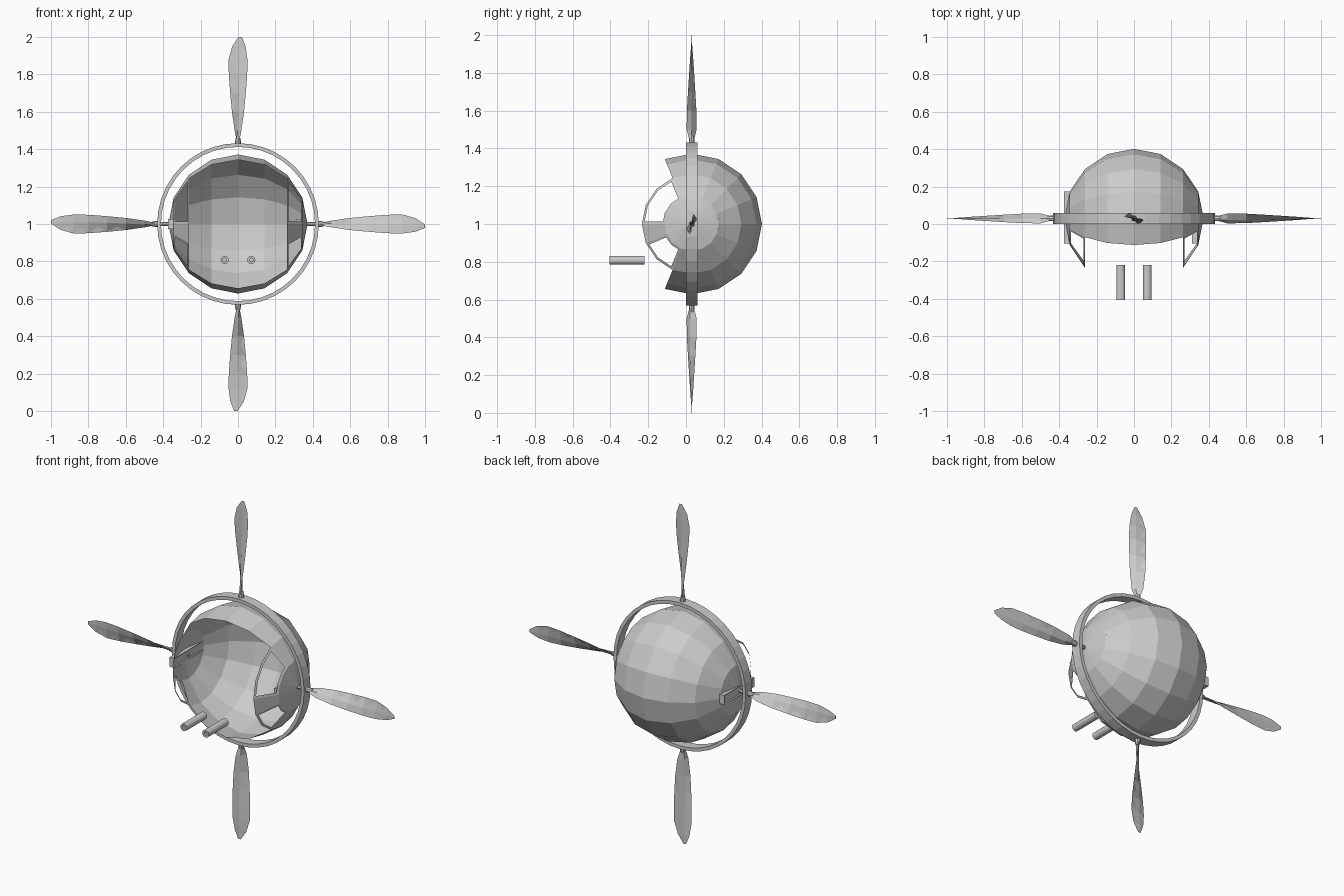
import bpy, bmesh
from math import sin, cos, pi, radians
from mathutils import Matrix, Vector

if "Cube" in bpy.data.objects:
    bpy.data.objects.remove(bpy.data.objects["Cube"])

C = Vector((0, 0.03, 1.0))   # hub centre of pod and ring
R = 0.372


def finish(name, bm, normals=True):
    if normals:
        bmesh.ops.recalc_face_normals(bm, faces=bm.faces)
    me = bpy.data.meshes.new(name)
    bm.to_mesh(me)
    bm.free()
    ob = bpy.data.objects.new(name, me)
    bpy.context.collection.objects.link(ob)
    return ob


def lathe(name, profile, axis, origin, n):
    """Closed (radius, distance) profile spun around an axis."""
    bm = bmesh.new()
    q = Vector((0, 0, 1)).rotation_difference(Vector(axis))
    rings = []
    for k in range(n):
        a = 2 * pi * k / n
        rings.append([bm.verts.new(origin + q @ Vector((r * cos(a), r * sin(a), d)))
                      for r, d in profile])
    m = len(profile)
    for k in range(n):
        A, B = rings[k], rings[(k + 1) % n]
        for i in range(m):
            bm.faces.new((A[i], A[(i + 1) % m], B[(i + 1) % m], B[i]))
    bmesh.ops.remove_doubles(bm, verts=bm.verts, dist=1e-5)
    return finish(name, bm)


# Pod shell: faceted sphere with sideways poles, open front and side windows
bm = bmesh.new()
SEG, STEP = 16, pi / 8
rows = []
for i in range(1, 8):
    lat = -pi / 2 + i * STEP
    rows.append([bm.verts.new(C + R * Vector((sin(lat), -cos(lat) * cos(j * STEP),
                                             cos(lat) * sin(j * STEP))))
                 for j in range(SEG)])
window = []
for i in range(6):
    for j in range(SEG):
        if 1 <= i <= 4 and j in (0, 1, 2, 13, 14, 15):
            continue
        k = (j + 1) % SEG
        f = bm.faces.new((rows[i][j], rows[i][k], rows[i + 1][k], rows[i + 1][j]))
        if i in (0, 5) and j in (0, 1, 2, 13, 14):
            window.append(f)
for row, s in ((rows[0], -1), (rows[-1], 1)):
    pole = bm.verts.new(C + Vector((s * R, 0, 0)))
    for j in range(SEG):
        bm.faces.new((row[j], row[(j + 1) % SEG], pole))
bmesh.ops.recalc_face_normals(bm, faces=bm.faces)
bmesh.ops.inset_region(bm, faces=window, thickness=0.014, use_boundary=True,
                       use_even_offset=True)
bmesh.ops.delete(bm, geom=window, context='FACES')
finish("pod_shell", bm)

# Rotor ring around the pod
lathe("rotor_ring", [(0.412, -0.03), (0.432, -0.03), (0.432, 0.03), (0.412, 0.03)],
      (0, 1, 0), C, 40)

# Pivot pins joining pod and ring, with a console box at each side wall
for side, s, xc in (("left", -1, -0.358), ("right", 1, 0.325)):
    lathe(side + "_pivot_pin", [(0, 0.34), (0.01, 0.34), (0.01, 0.42), (0, 0.42)],
          (s, 0, 0), C, 8)
    bm = bmesh.new()
    bmesh.ops.create_cube(bm, size=1, matrix=Matrix.Translation((xc, 0.035, 1.0))
                          @ Matrix.Diagonal((0.03, 0.28, 0.056, 1)))
    sides = [f for f in bm.faces if abs(f.normal.x) > 0.9]
    bmesh.ops.inset_individual(bm, faces=sides, thickness=0.008, depth=-0.005)
    finish(side + "_console", bm)

# Four twisted blades: (radius, half chord, pitch in degrees, sideways offset)
STATIONS = [(0.445, 0.014, 60, 0), (0.50, 0.032, 56, 0), (0.60, 0.041, 38, 0),
            (0.70, 0.046, 25, 0), (0.80, 0.051, 15, 0), (0.88, 0.051, 9, 0),
            (0.95, 0.036, 4, -0.005), (1.0, 0.009, 0, -0.012)]
for b, where in enumerate(("right", "top", "left", "bottom")):
    rot = Matrix.Rotation(-b * pi / 2, 3, 'Y')
    bm = bmesh.new()
    rings = []
    for r, h, p, off in STATIONS:
        p = radians(p)
        th = 0.008 * (1.08 - r) / 0.6
        ring = []
        for u, w in ((-h, 0), (-h * 0.2, th), (h, 0), (-h * 0.2, -th)):
            ring.append(bm.verts.new(C + rot @ Vector(
                (r, u * sin(p) + w * cos(p), off + u * cos(p) - w * sin(p)))))
        rings.append(ring)
    for A, B in zip(rings, rings[1:]):
        for i in range(4):
            k = (i + 1) % 4
            bm.faces.new((A[i], A[k], B[k], B[i]))
    bm.faces.new(rings[0])
    bm.faces.new(rings[-1])
    finish(where + "_blade", bm)
    lathe(where + "_blade_socket",
          [(0, 0.42), (0.015, 0.42), (0.015, 0.445), (0.011, 0.465), (0, 0.465)],
          rot @ Vector((1, 0, 0)), C, 8)

# Twin front barrels with bored muzzles
for side, x in (("left", -0.071), ("right", 0.071)):
    lathe(side + "_barrel",
          [(0, 0), (0.022, 0), (0.022, 0.186), (0.01, 0.186), (0.01, 0.15), (0, 0.15)],
          (0, -1, 0), Vector((x, -0.219, 0.808)), 12)
